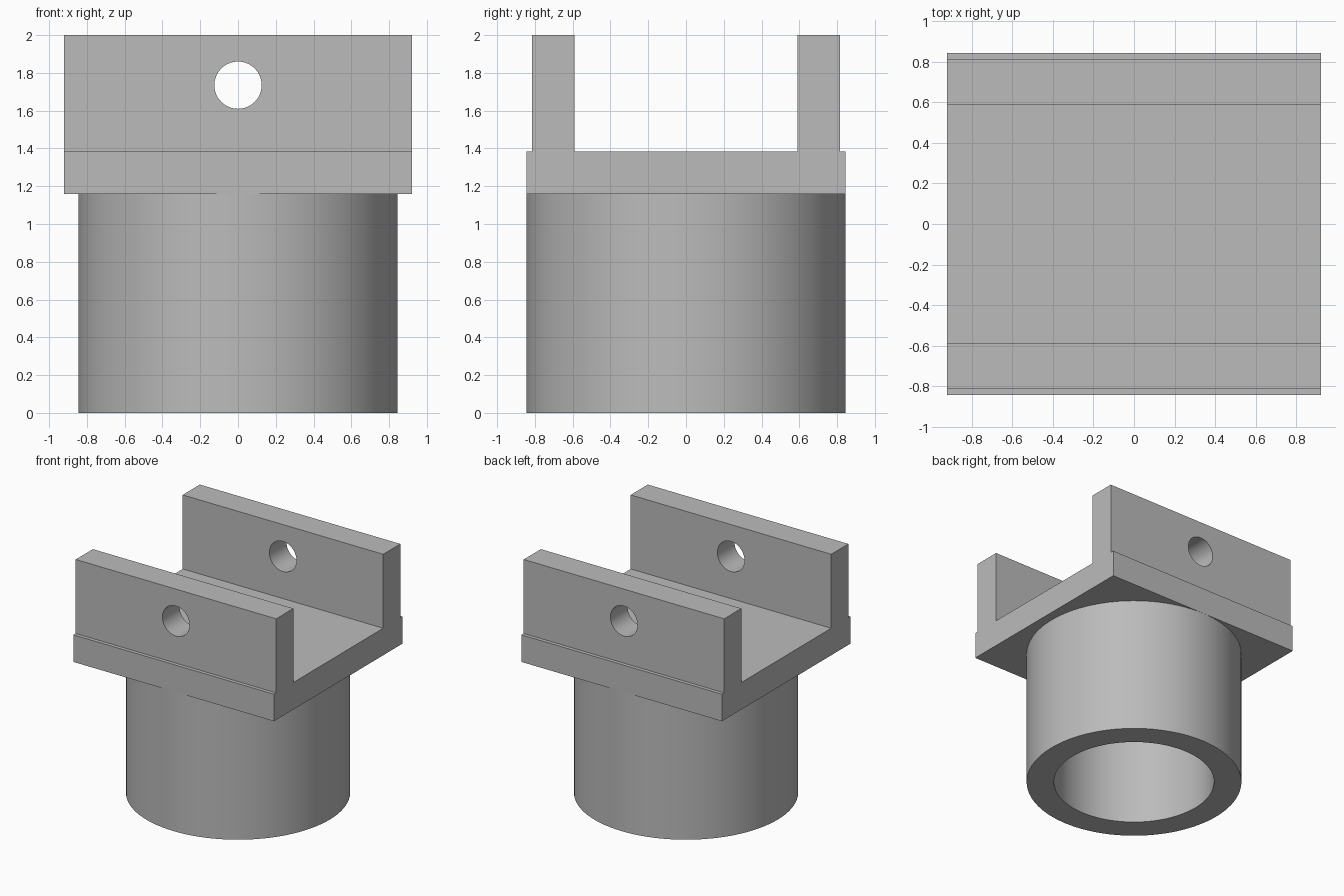
import bpy, bmesh, math
from mathutils import Matrix

cube = bpy.data.objects.get("Cube")
if cube:
    bpy.data.objects.remove(cube, do_unlink=True)

GREY = (0.5, 0.5, 0.5, 1)
grey = bpy.data.materials.new("plain grey")
grey.use_nodes = True
grey.diffuse_color = GREY
grey.node_tree.nodes["Principled BSDF"].inputs["Base Color"].default_value = GREY

HALF_X, RADIUS, BORE = 0.922, 0.845, 0.63
PLATE_Z, STEP_Z, TOP_Z = 1.16, 1.385, 2.0
ARM_IN, ARM_OUT = 0.59, 0.815


def make_object(name, bm):
    bmesh.ops.recalc_face_normals(bm, faces=bm.faces)
    mesh = bpy.data.meshes.new(name)
    bm.to_mesh(mesh)
    bm.free()
    mesh.materials.append(grey)
    obj = bpy.data.objects.new(name, mesh)
    bpy.context.collection.objects.link(obj)
    return obj


def smooth(obj):
    bpy.ops.object.select_all(action='DESELECT')
    obj.select_set(True)
    bpy.context.view_layer.objects.active = obj
    bpy.ops.object.shade_smooth_by_angle(angle=math.radians(30))


# Channel bracket: half profile mirrored in y, extruded along x
half = [(RADIUS, PLATE_Z), (RADIUS, STEP_Z), (ARM_OUT, STEP_Z),
        (ARM_OUT, TOP_Z), (ARM_IN, TOP_Z), (ARM_IN, STEP_Z)]
profile = half + [(-y, z) for y, z in reversed(half)]
bm = bmesh.new()
face = bm.faces.new([bm.verts.new((-HALF_X, y, z)) for y, z in profile])
ext = bmesh.ops.extrude_face_region(bm, geom=[face])
bmesh.ops.translate(bm, vec=(2 * HALF_X, 0, 0),
                    verts=[v for v in ext["geom"] if isinstance(v, bmesh.types.BMVert)])
bracket = make_object("channel_bracket", bm)

# Pin hole through both arms
bm = bmesh.new()
bmesh.ops.create_cone(bm, cap_ends=True, segments=64, radius1=0.125, radius2=0.125, depth=3,
                      matrix=Matrix.Translation((0, 0, 1.735)) @ Matrix.Rotation(math.pi / 2, 4, 'X'))
cutter = make_object("pin_hole_cutter", bm)
cutter.hide_render = True
cutter.hide_set(True)
cut = bracket.modifiers.new("pin hole", 'BOOLEAN')
cut.operation = 'DIFFERENCE'
cut.solver = 'EXACT'
cut.object = cutter
bpy.context.view_layer.objects.active = bracket
bpy.ops.object.modifier_apply(modifier=cut.name)
bpy.data.objects.remove(cutter, do_unlink=True)
smooth(bracket)

# Socket tube: spun wall profile, its bore closed by the bracket above
bm = bmesh.new()
points = [(RADIUS, PLATE_Z), (RADIUS, 0), (BORE, 0), (BORE, PLATE_Z)]
verts = [bm.verts.new((r, 0, z)) for r, z in points]
edges = [bm.edges.new(pair) for pair in zip(verts, verts[1:])]
bmesh.ops.spin(bm, geom=verts + edges, cent=(0, 0, 0), axis=(0, 0, 1),
               angle=math.tau, steps=96, use_merge=True)
bmesh.ops.remove_doubles(bm, verts=bm.verts, dist=0.0001)
# Outward normals on the open-topped wall
tube = make_object("socket_tube", bm)
outer = max(tube.data.polygons, key=lambda p: p.center.xy.length)
if outer.normal.dot(outer.center) < 0:
    tube.data.flip_normals()
smooth(tube)
